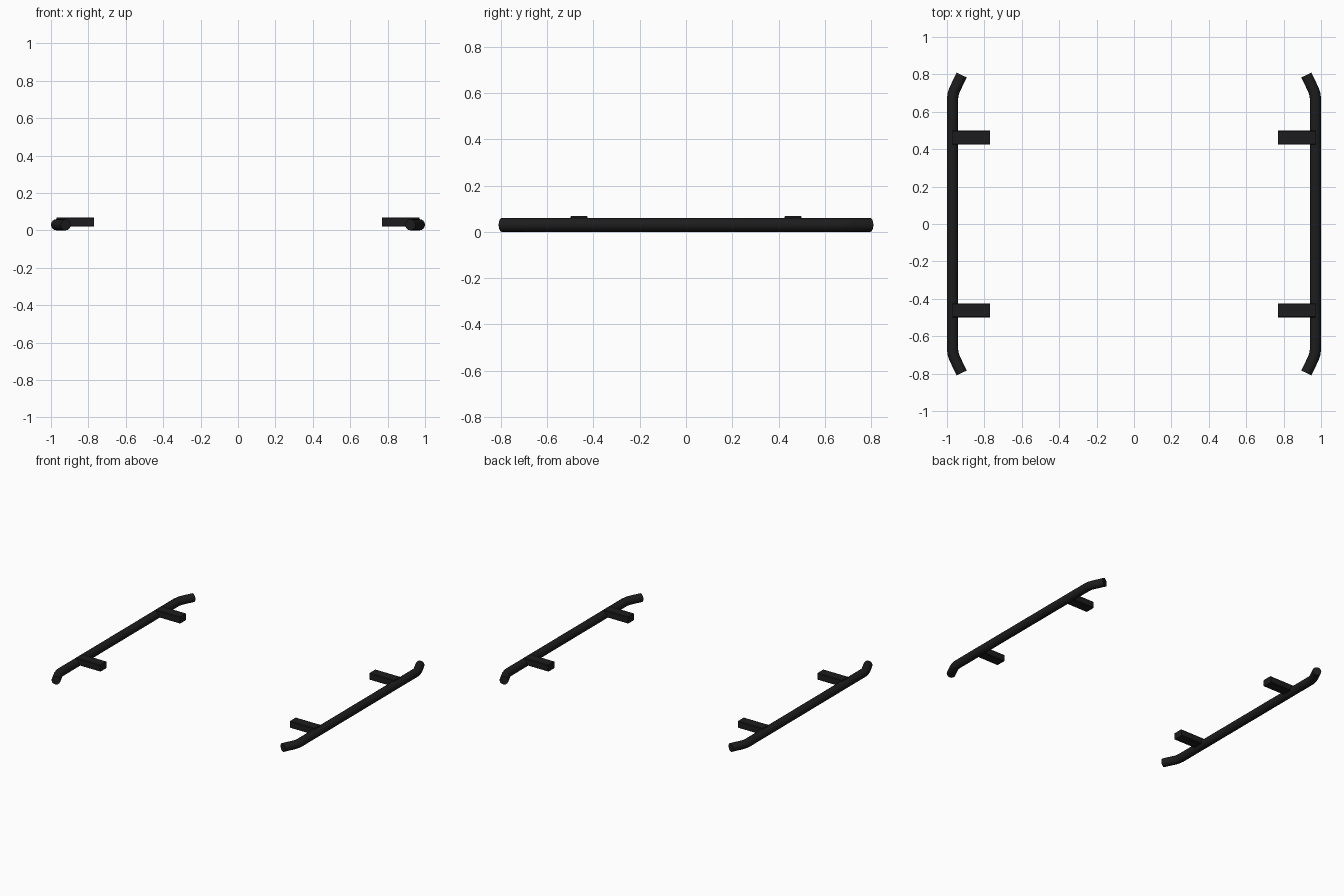
import bpy, bmesh, math
from mathutils import Vector

if "Cube" in bpy.data.objects:
    bpy.data.objects.remove(bpy.data.objects["Cube"])

R, SIDES = 0.03, 16
black = bpy.data.materials.new("black_paint")
black.diffuse_color = (0.012, 0.012, 0.013, 1)
black.use_nodes = True
black.node_tree.nodes["Principled BSDF"].inputs["Base Color"].default_value = black.diffuse_color


def finish(name, bm):
    bmesh.ops.recalc_face_normals(bm, faces=bm.faces)
    me = bpy.data.meshes.new(name)
    bm.to_mesh(me)
    bm.free()
    ob = bpy.data.objects.new(name, me)
    bpy.context.collection.objects.link(ob)
    me.materials.append(black)
    bpy.context.view_layer.objects.active = ob
    bpy.ops.object.select_all(action='DESELECT')
    ob.select_set(True)
    return ob


def tube(name, pts):
    bm = bmesh.new()
    rings = []
    for i, p in enumerate(pts):
        # mitred ring at each path point
        a = (p - pts[max(i - 1, 0)]).normalized()
        b = (pts[min(i + 1, len(pts) - 1)] - p).normalized()
        t = (a + b).normalized()
        n = Vector((-t.y, t.x, 0))
        rings.append([bm.verts.new(p + R * (n * math.cos(k * math.tau / SIDES)
                      + Vector((0, 0, math.sin(k * math.tau / SIDES)))))
                      for k in range(SIDES)])
    for r, s in zip(rings, rings[1:]):
        for k in range(SIDES):
            m = (k + 1) % SIDES
            bm.faces.new((r[k], r[m], s[m], s[k]))
    bm.faces.new(rings[0])
    bm.faces.new(rings[-1])
    ob = finish(name, bm)
    bpy.ops.object.shade_smooth_by_angle(angle=math.radians(35))
    return ob


# side rail path: straight run with ends curving inward
half = [(0.970, 0.672), (0.967, 0.694), (0.960, 0.716), (0.9215, 0.7965)]
for side, label in ((1, "right"), (-1, "left")):
    pts = [Vector((side * x, -y, R)) for x, y in reversed(half)]
    pts += [Vector((side * x, y, R)) for x, y in half]
    tube(label + "_side_rail", pts)

    # mounting brackets reaching inward
    for y, end in ((-0.462, "front"), (0.462, "rear")):
        bm = bmesh.new()
        bmesh.ops.create_cube(bm, size=1)
        bmesh.ops.scale(bm, vec=(0.20, 0.074, 0.049), verts=bm.verts)
        bmesh.ops.translate(bm, vec=(side * 0.87, y, 0.0445), verts=bm.verts)
        long_edges = [e for e in bm.edges
                      if abs(e.verts[0].co.x - e.verts[1].co.x) > 0.1]
        bmesh.ops.bevel(bm, geom=long_edges, offset=0.004, segments=1, affect='EDGES')
        finish(f"{label}_{end}_bracket", bm)
